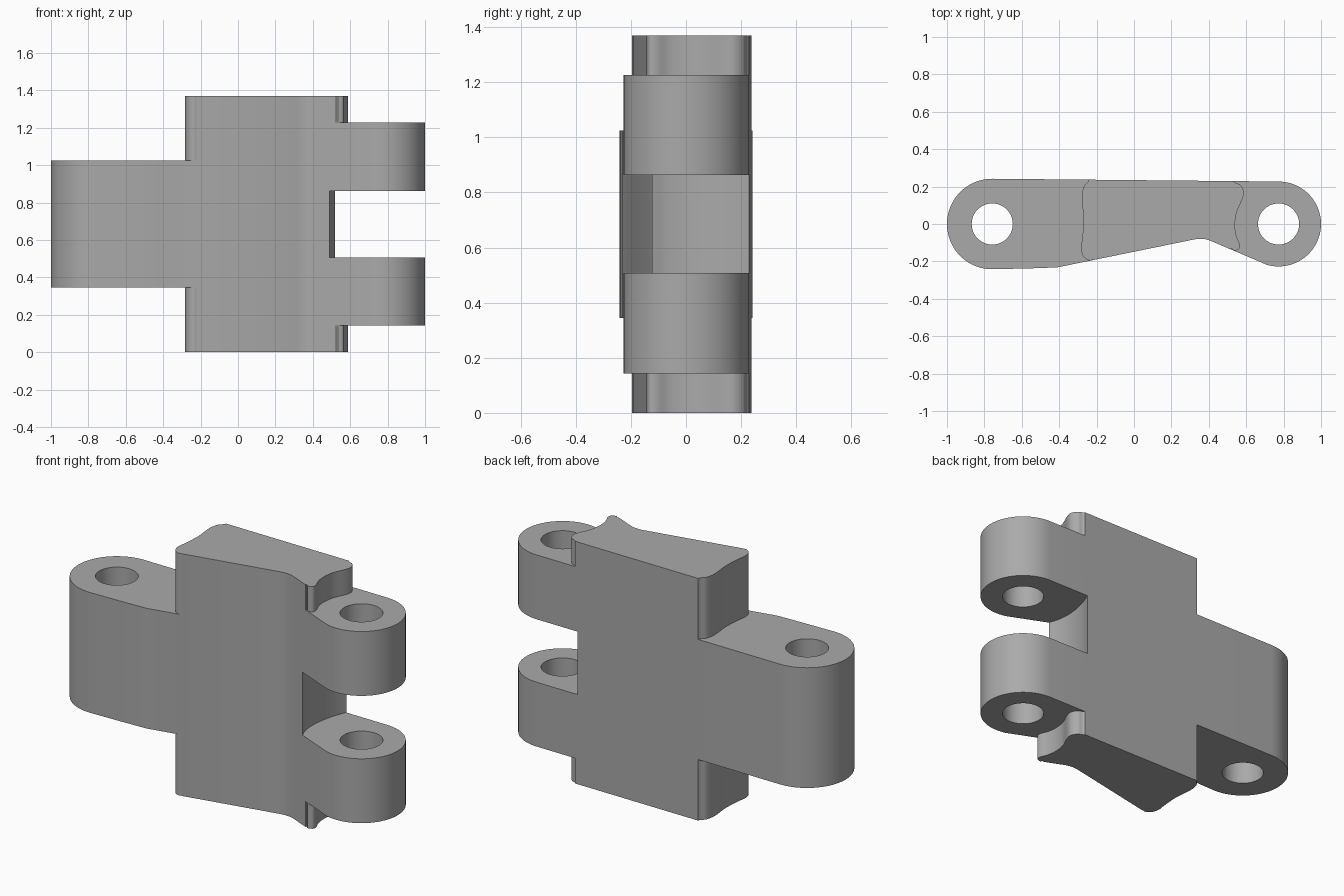
import bpy, bmesh
from math import radians, cos, sin
from mathutils import Vector

if "Cube" in bpy.data.objects:
    bpy.data.objects.remove(bpy.data.objects["Cube"], do_unlink=True)

HEIGHT = 1.37
MID = HEIGHT / 2
LEFT_EYE, LEFT_R = -0.758, 0.242
RIGHT_EYE, RIGHT_R = 0.773, 0.227
HOLE_R = 0.11

steel = bpy.data.materials.new("steel_grey")
steel.use_nodes = True
steel.diffuse_color = (0.4, 0.4, 0.4, 1)
steel.node_tree.nodes["Principled BSDF"].inputs["Base Color"].default_value = (0.4, 0.4, 0.4, 1)


def arc(cx, cy, r, start, end, n):
    angles = [radians(start + (end - start) * i / n) for i in range(n + 1)]
    return [(cx + r * cos(a), cy + r * sin(a)) for a in angles]


def spline(pts, steps=5):
    """Smooth Catmull-Rom curve through the points."""
    p = [Vector(q) for q in [pts[0], *pts, pts[-1]]]
    out = []
    for a, b, c, d in zip(p, p[1:], p[2:], p[3:]):
        for i in range(steps):
            t = i / steps
            q = b * 2 + (c - a) * t + (a * 2 - b * 5 + c * 4 - d) * t**2
            q += (b * 3 - a - c * 3 + d) * t**3
            out.append(tuple(q / 2))
    return out + [tuple(pts[-1])]


def prism(name, profile, z0, z1):
    """Extrude a closed outline from z0 to z1."""
    bm = bmesh.new()
    base = bm.faces.new([bm.verts.new((x, y, z0)) for x, y in profile])
    ext = bmesh.ops.extrude_face_region(bm, geom=[base])
    top = [v for v in ext["geom"] if isinstance(v, bmesh.types.BMVert)]
    bmesh.ops.translate(bm, verts=top, vec=(0, 0, z1 - z0))
    bmesh.ops.recalc_face_normals(bm, faces=bm.faces)
    mesh = bpy.data.meshes.new(name)
    bm.to_mesh(mesh)
    bm.free()
    mesh.materials.append(steel)
    ob = bpy.data.objects.new(name, mesh)
    bpy.context.collection.objects.link(ob)
    return ob


# Full plan outline: left eye, waisted front, right eye, straight back
waist = spline([(0.30, -0.087), (0.34, -0.08), (0.38, -0.081), (0.41, -0.09)], 3)
outline = (arc(LEFT_EYE, 0, LEFT_R, 89, 269, 40) + [(-0.55, -0.237), (-0.41, -0.232)]
           + waist + arc(RIGHT_EYE, 0, RIGHT_R, -106, 89, 40))
link = prism("chain_link", outline, 0, HEIGHT)

# Curved shoulders of the body, listed from back to front
left_edge = spline([(-0.235, 0.34), (-0.24, 0.24), (-0.268, 0.2), (-0.279, 0.14), (-0.27, 0.03),
                    (-0.276, -0.07), (-0.283, -0.13), (-0.27, -0.175), (-0.24, -0.195),
                    (-0.205, -0.199), (-0.18, -0.3)])
right_edge = spline([(0.50, 0.34), (0.53, 0.234), (0.567, 0.21), (0.587, 0.175), (0.58, 0.135),
                     (0.55, 0.065), (0.54, 0), (0.546, -0.06), (0.564, -0.105),
                     (0.562, -0.133), (0.535, -0.143), (0.515, -0.142), (0.48, -0.3)])
slot_edge = spline([(0.575, 0.34), (0.52, 0.234), (0.49, 0.16), (0.471, 0.08), (0.464, 0),
                    (0.472, -0.07), (0.49, -0.125), (0.55, -0.3)])


def side_cut(edge, side, z0, z1):
    """Cutter that removes everything beyond a shoulder curve."""
    return prism("cutter", edge + [(1.2 * side, edge[-1][1]), (1.2 * side, edge[0][1])], z0, z1)


# Cutters: above and below each lug, the fork slot, and both pin holes
cutters = [side_cut(slot_edge, 1, 0.507, HEIGHT - 0.507)]
for edge, side, depth in ((left_edge, -1, 0.345), (right_edge, 1, 0.143)):
    cutters.append(side_cut(edge, side, -0.1, depth))
    cutters.append(side_cut(edge, side, HEIGHT - depth, HEIGHT + 0.1))
for cx in (LEFT_EYE, RIGHT_EYE):
    cutters.append(prism("cutter", arc(cx, 0, HOLE_R, 0, 360, 40)[:-1], -0.2, HEIGHT + 0.2))

bpy.context.view_layer.objects.active = link
for cutter in cutters:
    cutter.hide_render = True
    mod = link.modifiers.new("cut", "BOOLEAN")
    mod.operation = "DIFFERENCE"
    mod.solver = "EXACT"
    mod.object = cutter
    bpy.ops.object.modifier_apply(modifier=mod.name)
    bpy.data.objects.remove(cutter, do_unlink=True)

# Smooth the curved walls, keep crisp edges
for ob in bpy.context.selected_objects:
    ob.select_set(False)
link.select_set(True)
bpy.ops.object.shade_smooth_by_angle(angle=radians(30))
